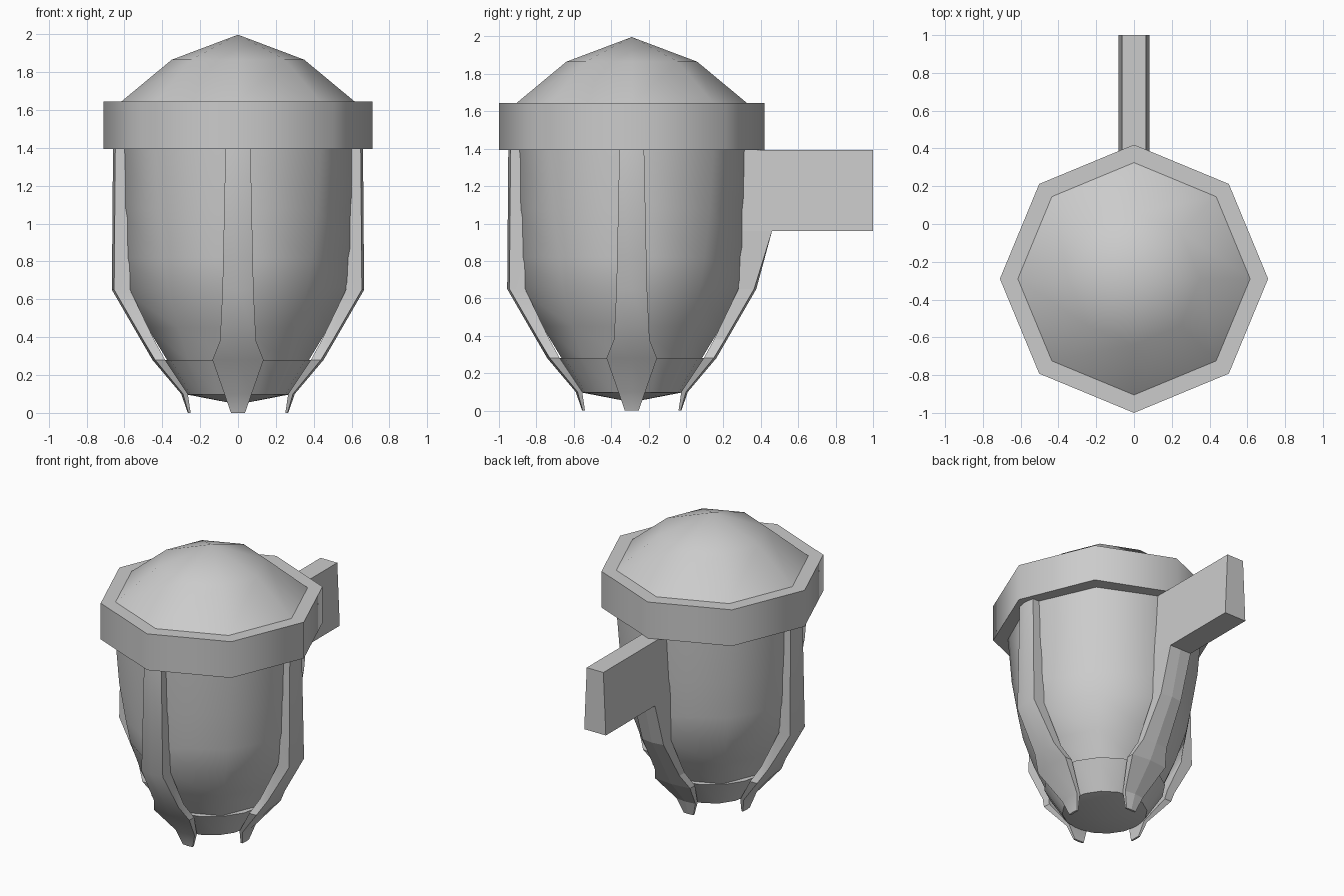
import bpy, bmesh, math

if "Cube" in bpy.data.objects:
    bpy.data.objects.remove(bpy.data.objects["Cube"])

CY = -0.29  # y of the lantern axis


def finish(name, bm, angle):
    bmesh.ops.remove_doubles(bm, verts=bm.verts, dist=1e-5)
    bmesh.ops.recalc_face_normals(bm, faces=bm.faces)
    me = bpy.data.meshes.new(name)
    bm.to_mesh(me)
    bm.free()
    ob = bpy.data.objects.new(name, me)
    bpy.context.collection.objects.link(ob)
    ob.location.y = CY
    if angle:
        bpy.ops.object.select_all(action='DESELECT')
        bpy.context.view_layer.objects.active = ob
        ob.select_set(True)
        bpy.ops.object.shade_smooth_by_angle(angle=math.radians(angle))
    return ob


def lathe(name, profile, sides, angle=35):
    """Turn (radius, z) points; a third value is the radius of odd corners."""
    bm = bmesh.new()
    rings = []
    for r, z, *odd in profile:
        ring = []
        for i in range(sides if r else 1):
            a = 2 * math.pi * i / sides
            rad = odd[0] if odd and i % 2 else r
            ring.append(bm.verts.new((rad * math.cos(a), rad * math.sin(a), z)))
        rings.append(ring)
    for a, b in zip(rings, rings[1:]):
        for i in range(sides):
            j = (i + 1) % sides
            quad = [a[i % len(a)], a[j % len(a)], b[j % len(b)], b[i % len(b)]]
            bm.faces.new(list(dict.fromkeys(quad)))
    return finish(name, bm, angle)


def strap(name, rows, turn, angle):
    """Loft rows of (z, outer radius, inner radius, half width, bow)."""
    bm = bmesh.new()
    loops = []
    for z, ro, ri, w, bow in rows:
        pts = [(ri, -w), (ro - bow, -w), (ro, 0), (ro - bow, w), (ri, w)]
        loops.append([bm.verts.new((x * math.cos(turn) - y * math.sin(turn),
                                    x * math.sin(turn) + y * math.cos(turn), z))
                      for x, y in pts])
    for a, b in zip(loops, loops[1:]):
        for i in range(5):
            j = (i + 1) % 5
            bm.faces.new((a[i], a[j], b[j], b[i]))
    bm.faces.new(loops[0])
    bm.faces.new(loops[-1])
    bmesh.ops.dissolve_degenerate(bm, dist=1e-5, edges=bm.edges)
    return finish(name, bm, angle)


# Octagonal rim and domed lid
lathe("rim", [(0.58, 1.393), (0.71, 1.393), (0.71, 1.645), (0.6, 1.645)], 8, 50)
lathe("dome_lid", [(0.615, 1.645), (0.35, 1.865), (0, 1.997)], 8, 50)

# Glass body: full behind the straps, curving in earlier between them
lathe("glass_body", [(0.63, 1.4, 0.617), (0.63, 1.08, 0.592), (0.63, 0.82, 0.55),
                     (0.625, 0.66, 0.52), (0.478, 0.45, 0.45),
                     (0.372, 0.275, 0.372)], 8, 60)
lathe("bottom_cap", [(0.33, 0.28), (0.385, 0.28), (0.27, 0.097), (0, 0.045)], 16, 30)

# Straps around the glass, ending in small feet
lower = [(0.65, 0.666, 0.57, 0.082, 0.012),
         (0.38, 0.51, 0.44, 0.095, 0.012),
         (0.28, 0.452, 0.385, 0.135, 0.014),
         (0.10, 0.30, 0.265, 0.072, 0.01),
         (0.0, 0.265, 0.25, 0.037, 0.003)]
upper = [(1.4, 0.66, 0.58, 0.066, 0.012)]
for label, turn in (("right", 0), ("left", math.pi), ("front", -math.pi / 2)):
    strap(label + "_strap", upper + lower, turn, 40)

# Back strap grows into the wall arm
arm = [(1.393, 1.29, 0.58, 0.064, 0.0),
       (0.96, 1.29, 0.58, 0.083, 0.0),
       (0.96, 0.75, 0.58, 0.083, 0.0)]
strap("back_strap_and_wall_arm", arm + lower, math.pi / 2, 0)
